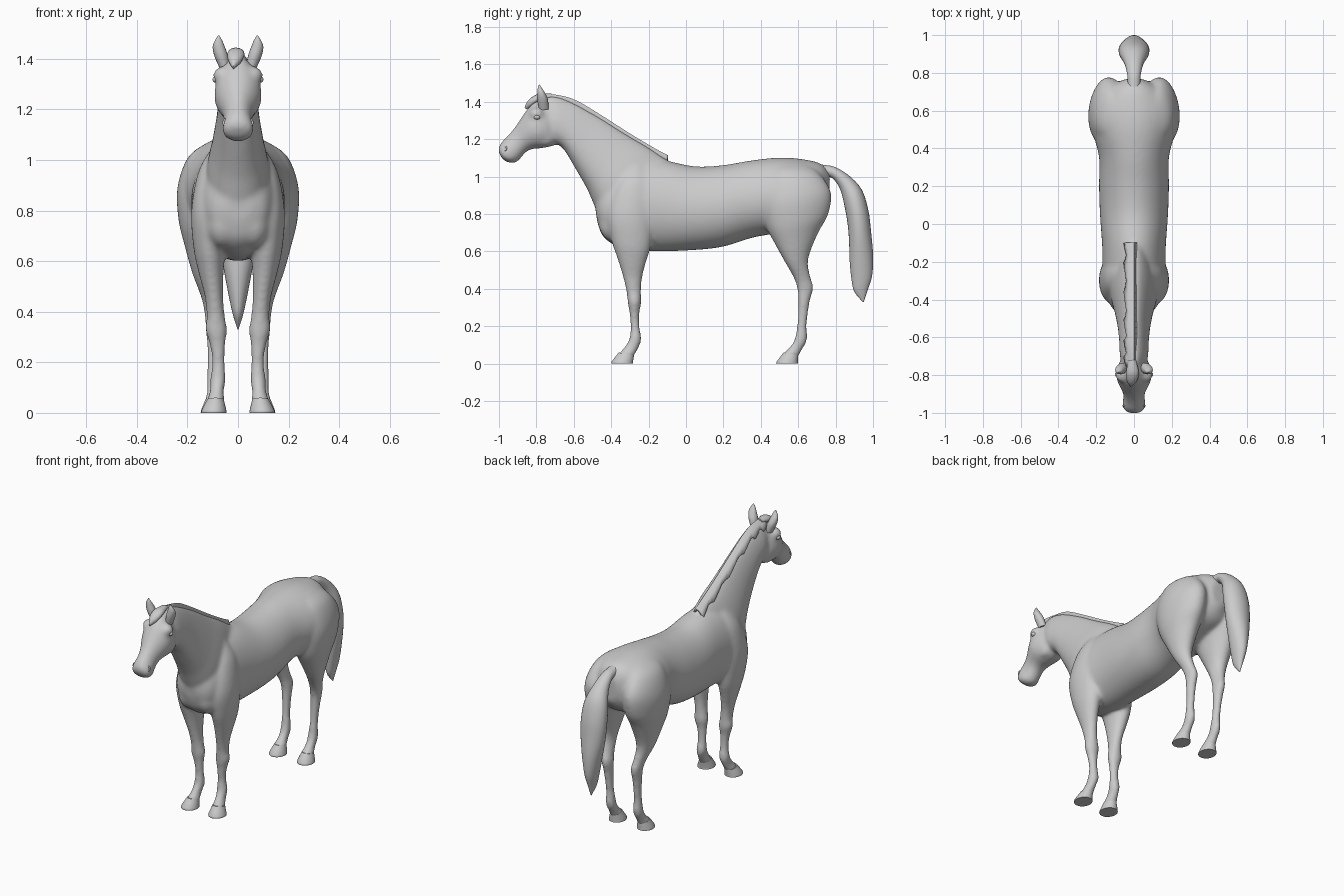
import bpy, bmesh, math


def catmull(p, steps):
    """Smoothly resample a list of section vectors."""
    out = []
    for i in range(len(p) - 1):
        a, b, c, d = p[max(i - 1, 0)], p[i], p[i + 1], p[min(i + 2, len(p) - 1)]
        for s in range(steps):
            t = s / steps
            out.append([0.5 * (2 * q + (r - o) * t + (2 * o - 5 * q + 4 * r - w) * t * t
                               + (3 * q - o - 3 * r + w) * t ** 3)
                        for o, q, r, w in zip(a, b, c, d)])
    return out + [list(p[-1])]


def loft(bm, sections, side=1, egg=0.0, n=28, steps=5):
    """Oval rings; section = y,z of one edge, y,z of the other, half width, centre x."""
    secs = [tuple(s) + (0,) * (6 - len(s)) for s in sections]
    rings = []
    for y1, z1, y2, z2, w, x in catmull(secs, steps):
        ring = []
        for k in range(n):
            c, s = math.cos(2 * math.pi * k / n), math.sin(2 * math.pi * k / n)
            ring.append(bm.verts.new((side * (x + w * s * (1 - egg * c)),
                                      (y1 + y2) / 2 + (y1 - y2) / 2 * c,
                                      (z1 + z2) / 2 + (z1 - z2) / 2 * c)))
        rings.append(ring)
    for a, b in zip(rings, rings[1:]):
        for k in range(n):
            bm.faces.new((a[k], a[(k + 1) % n], b[(k + 1) % n], b[k]))
    bm.faces.new(rings[0])
    bm.faces.new(rings[-1])


def finish(bm, name, angle=50):
    bmesh.ops.recalc_face_normals(bm, faces=bm.faces)
    me = bpy.data.meshes.new(name)
    bm.to_mesh(me)
    bm.free()
    ob = bpy.data.objects.new(name, me)
    bpy.context.collection.objects.link(ob)
    bpy.ops.object.select_all(action='DESELECT')
    ob.select_set(True)
    bpy.context.view_layer.objects.active = ob
    bpy.ops.object.shade_smooth_by_angle(angle=math.radians(angle))
    return ob


def part(name, sections, side=1, **kw):
    bm = bmesh.new()
    loft(bm, sections, side, **kw)
    return finish(bm, name)


torso = [(-.488, .86, -.475, .76, .05), (-.458, .96, -.445, .682, .11), (-.38, 1.04, -.37, .628, .148),
         (-.27, 1.085, -.25, .605, .165), (-.12, 1.087, -.12, .601, .168), (.05, 1.055, .05, .608, .18),
         (.2, 1.062, .2, .626, .185), (.35, 1.087, .36, .675, .185), (.5, 1.102, .5, .70, .22),
         (.62, 1.094, .62, .74, .215), (.72, 1.07, .71, .78, .145), (.77, 1.02, .764, .85, .05)]
neck = [(-.09, 1.085, -.42, .70, .12), (-.2, 1.157, -.488, .84, .118), (-.33, 1.235, -.53, .935, .1),
        (-.48, 1.33, -.59, 1.04, .083), (-.62, 1.405, -.65, 1.14, .075), (-.72, 1.432, -.69, 1.175, .072),
        (-.79, 1.41, -.73, 1.2, .05)]
head = [(-.73, 1.42, -.68, 1.2, .05), (-.80, 1.405, -.70, 1.168, .082), (-.845, 1.365, -.77, 1.152, .094),
        (-.877, 1.32, -.825, 1.147, .08), (-.915, 1.265, -.86, 1.127, .061), (-.953, 1.22, -.888, 1.092, .056),
        (-.988, 1.183, -.917, 1.072, .063), (-1.004, 1.15, -.955, 1.077, .055),
        (-1.0, 1.125, -.978, 1.09, .028)]
front_leg = [(-.31, 1.06, -.23, 1.06, .02, .075), (-.37, .96, -.19, .96, .05, .105),
             (-.42, .80, -.175, .80, .07, .115), (-.4, .66, -.185, .64, .063, .113),
             (-.367, .56, -.213, .54, .049, .106), (-.337, .46, -.233, .46, .037, .095), (-.318, .38, -.24, .38, .037, .088),
             (-.313, .33, -.238, .33, .044, .086), (-.303, .27, -.248, .27, .032, .081),
             (-.297, .2, -.248, .2, .026, .078), (-.303, .135, -.237, .13, .032, .079),
             (-.33, .09, -.25, .09, .028, .083), (-.358, .055, -.275, .045, .036, .088),
             (-.365, .035, -.285, .025, .035, .09)]
hind_leg = [(.48, 1.075, .63, 1.075, .03, .08), (.44, 1.01, .71, 1.02, .075, .12), (.405, .87, .775, .92, .107, .132),
            (.425, .74, .762, .80, .1, .135), (.475, .64, .708, .70, .078, .134), (.53, .54, .655, .56, .05, .13),
            (.575, .46, .668, .46, .035, .112), (.594, .40, .684, .41, .032, .102), (.6, .33, .663, .33, .028, .1),
            (.595, .22, .648, .22, .024, .097), (.58, .13, .648, .125, .03, .095), (.55, .085, .628, .085, .028, .095),
            (.52, .055, .605, .045, .036, .096), (.515, .035, .595, .025, .035, .097)]

# body skin: overlapping lofts fused into one smooth surface
bm = bmesh.new()
loft(bm, torso, egg=.06, n=48)
loft(bm, neck, egg=.28, n=40)
loft(bm, head, egg=.05, n=40)
for s in (1, -1):
    loft(bm, front_leg, s)
    loft(bm, hind_leg, s, egg=-.12, n=40)
    # cheek, brow and breast swellings
    for y, z, x, sc in ((-.755, 1.225, .045, (.032, .06, .062)), (-.8, 1.335, .064, (.036, .04, .035)),
                        (-.38, .75, .06, (.07, .085, .1))):
        r = bmesh.ops.create_uvsphere(bm, u_segments=20, v_segments=12, radius=1)['verts']
        bmesh.ops.scale(bm, vec=sc, verts=r)
        bmesh.ops.translate(bm, vec=(s * x, y, z), verts=r)
body = finish(bm, "body")
m = body.modifiers.new("fuse", 'REMESH')
m.mode, m.voxel_size, m.use_smooth_shade = 'VOXEL', .009, True
m = body.modifiers.new("soften", 'SMOOTH')
m.factor, m.iterations = .5, 22

# tail
part("tail", [(.68, 1.07, .70, 1.02, .03), (.745, 1.062, .745, 1.0, .033), (.80, 1.05, .785, .99, .036),
              (.875, 1.003, .825, .93, .05),
              (.94, .93, .85, .83, .075), (.975, .82, .865, .74, .082), (.99, .7, .872, .65, .075),
              (1.0, .58, .875, .55, .056), (.995, .47, .885, .45, .036), (.97, .39, .90, .385, .02),
              (.95, .33, .945, .33, .002)])

for s, label in ((1, "left"), (-1, "right")):
    # hooves
    part("front_hoof_" + label, [(-.36, .06, -.278, .045, .033, .089), (-.397, .012, -.284, .008, .049, .095),
                                 (-.398, 0, -.284, 0, .05, .095)], s, steps=2)
    part("hind_hoof_" + label, [(.522, .06, .6, .045, .033, .096), (.485, .012, .598, .008, .048, .098),
                                (.484, 0, .598, 0, .049, .098)], s, steps=2)
    # ears
    part("ear_" + label, [(-.785, 1.355, -.735, 1.36, .02, .05), (-.795, 1.41, -.738, 1.41, .027, .066),
                          (-.795, 1.45, -.752, 1.445, .024, .076), (-.792, 1.475, -.769, 1.472, .014, .077),
                          (-.786, 1.493, -.783, 1.493, .002, .077)], s, n=16)
    # eyes
    bpy.ops.mesh.primitive_uv_sphere_add(segments=20, ring_count=12, radius=.018, location=(s * .083, -.797, 1.318))
    bpy.context.object.name = "eye_" + label
    bpy.context.object.scale.z = .75
    bpy.ops.object.shade_smooth()
    # nostrils
    bpy.ops.mesh.primitive_torus_add(major_radius=.012, minor_radius=.005, major_segments=20, minor_segments=8,
                                     location=(s * .046, -.968, 1.15), rotation=(.5, s * 1.2, -s * .5))
    bpy.context.object.name = "nostril_" + label
    bpy.ops.object.shade_smooth()

# mane: jagged strip draped to one side of the crest
crest = [(-.755, 1.435), (-.68, 1.428), (-.59, 1.401), (-.46, 1.324), (-.3, 1.222), (-.165, 1.142), (-.1, 1.108)]
bm = bmesh.new()
rows = []
for i, (y, z) in enumerate(catmull(crest, 4)):
    j = (0, .6, 1.0, .3)[i % 4]
    rows.append([bm.verts.new(v) for v in ((.008, y, z - .022), (-.002, y, z), (-.024, y, z - .012),
                                           (-.036 - .014 * j, y + .02 * j, z - .03 - .022 * j))])
for a, b in zip(rows, rows[1:]):
    for k in range(3):
        bm.faces.new((a[k], b[k], b[k + 1], a[k + 1]))
mane = finish(bm, "mane", 30)
m = mane.modifiers.new("thickness", 'SOLIDIFY')
m.thickness, m.offset = .016, 0

# forelock
part("forelock", [(-.72, 1.444, -.72, 1.415, .02, -.01), (-.79, 1.442, -.785, 1.40, .034, -.008),
                  (-.84, 1.412, -.825, 1.375, .026, -.012), (-.863, 1.372, -.855, 1.36, .003, -.018)], n=12)
